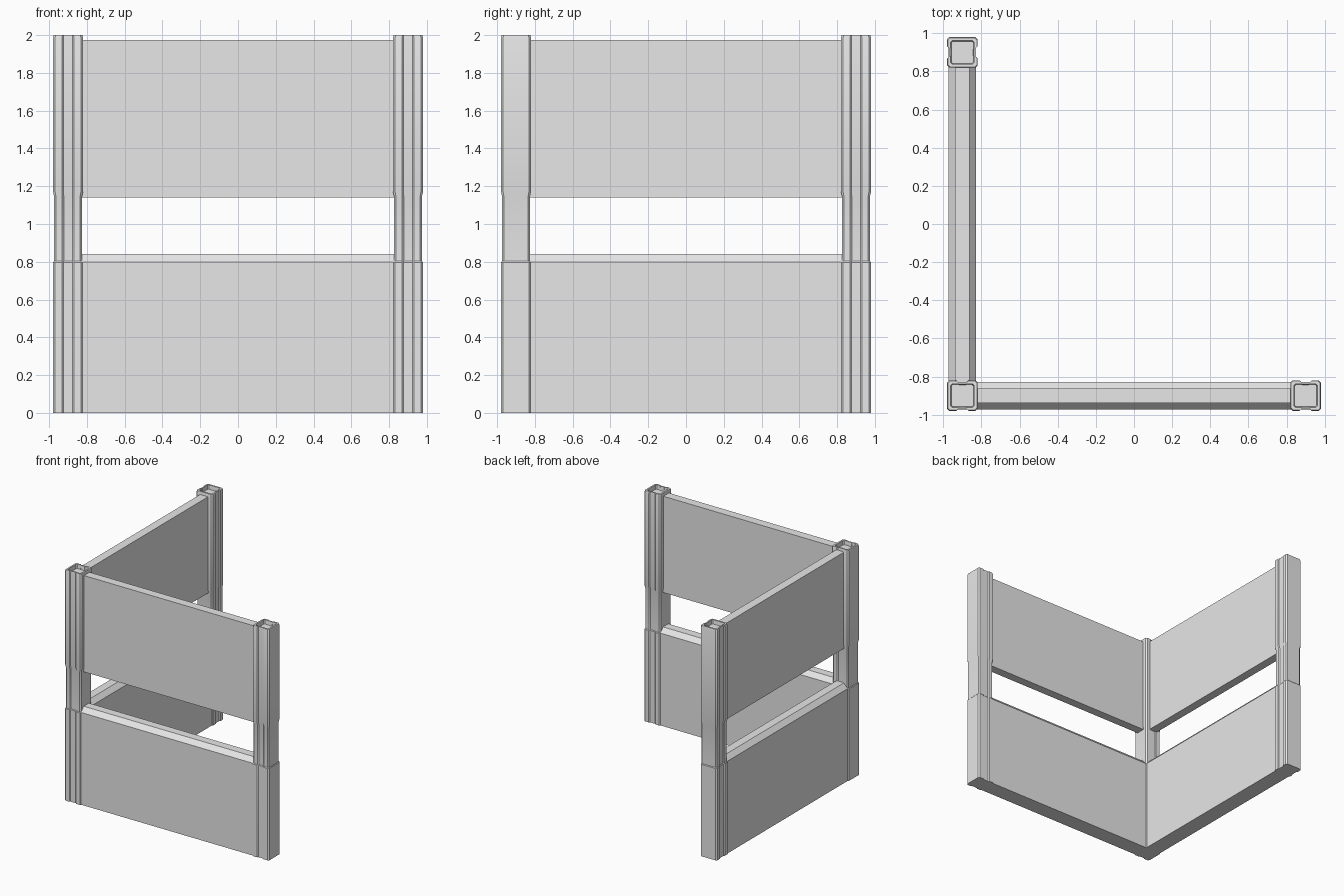
import bpy, bmesh, math

cube = bpy.data.objects.get("Cube")
if cube:
    bpy.data.objects.remove(cube, do_unlink=True)

grey = bpy.data.materials.new("light_grey")
grey.use_nodes = True
colour = (0.8, 0.8, 0.8, 1)
grey.diffuse_color = colour
shader = grey.node_tree.nodes["Principled BSDF"]
shader.inputs["Base Color"].default_value = colour
shader.inputs["Roughness"].default_value = 0.8

OFFSET = 0.9    # distance of post centres from the middle


def loft(name, rings, location=(0, 0, 0), turn=0):
    """Skin a list of matching point rings and cap both ends."""
    bm = bmesh.new()
    loops = [[bm.verts.new(p) for p in ring] for ring in rings]
    for a, b in zip(loops, loops[1:]):
        for i in range(len(a)):
            j = (i + 1) % len(a)
            bm.faces.new((a[i], a[j], b[j], b[i]))
    bm.faces.new(loops[0][::-1])
    bm.faces.new(loops[-1])
    bmesh.ops.recalc_face_normals(bm, faces=bm.faces)
    mesh = bpy.data.meshes.new(name)
    bm.to_mesh(mesh)
    bm.free()
    mesh.materials.append(grey)
    obj = bpy.data.objects.new(name, mesh)
    obj.location = location
    obj.rotation_euler.z = turn
    bpy.context.collection.objects.link(obj)
    bpy.ops.object.select_all(action='DESELECT')
    obj.select_set(True)
    bpy.context.view_layer.objects.active = obj
    bpy.ops.object.shade_smooth_by_angle(angle=math.radians(30))
    return obj


def post_section(half, z, groove):
    """Square with clipped corners and a shallow groove on two faces."""
    c = half * 0.14
    g = half * 0.3
    side = [(half, -half + c), (half, half - c), (half - c, half),
            (g + groove, half), (g, half - groove)]
    side += [(-x, y) for x, y in side[:1:-1]]
    side += [(-half, half - c)]
    # the other half repeats the clipped corner and the groove
    low = [(-half, -half + c), (-half + c, -half), (-g - groove, -half),
           (-g, -half + groove), (g, -half + groove), (g + groove, -half),
           (half - c, -half)]
    return [(x, y, z) for x, y in side + low]


def post(name, x, y, turn=0):
    # thick lower sleeve, slimmer middle, thick upper sleeve, hollow cap
    levels = [(0.08, 0, 0.008), (0.08, 0.797, 0.008),
              (0.075, 0.803, 0.008), (0.075, 1.15, 0.008),
              (0.08, 1.175, 0.008), (0.08, 1.985, 0.008),
              (0.076, 2, 0.006), (0.062, 2, 0.002), (0.058, 1.965, 0.002)]
    loft(name, [post_section(*level) for level in levels], (x, y, 0), turn)


def panel(name, profile, centre, turn):
    """Extrude a cross-section (across, height) between two posts."""
    rings = [[(end, a, z) for a, z in profile] for end in (-0.83, 0.83)]
    loft(name, rings, centre, turn)


lower = [(-0.072, 0), (0.072, 0), (0.072, 0.8), (0.036, 0.84),
         (-0.036, 0.84), (-0.072, 0.8)]
upper = [(-0.038, 1.14), (0.038, 1.14), (0.038, 1.975), (-0.038, 1.975)]

# Posts
quarter = math.pi / 2
post("corner_post", -OFFSET, -OFFSET)
post("front_end_post", OFFSET, -OFFSET)
post("back_end_post", -OFFSET, OFFSET, quarter)

# Panels on the two walls
for wall, centre, turn in (("front", (0, -OFFSET, 0), 0),
                           ("side", (-OFFSET, 0, 0), quarter)):
    panel(wall + "_lower_panel", lower, centre, turn)
    panel(wall + "_upper_panel", upper, centre, turn)
